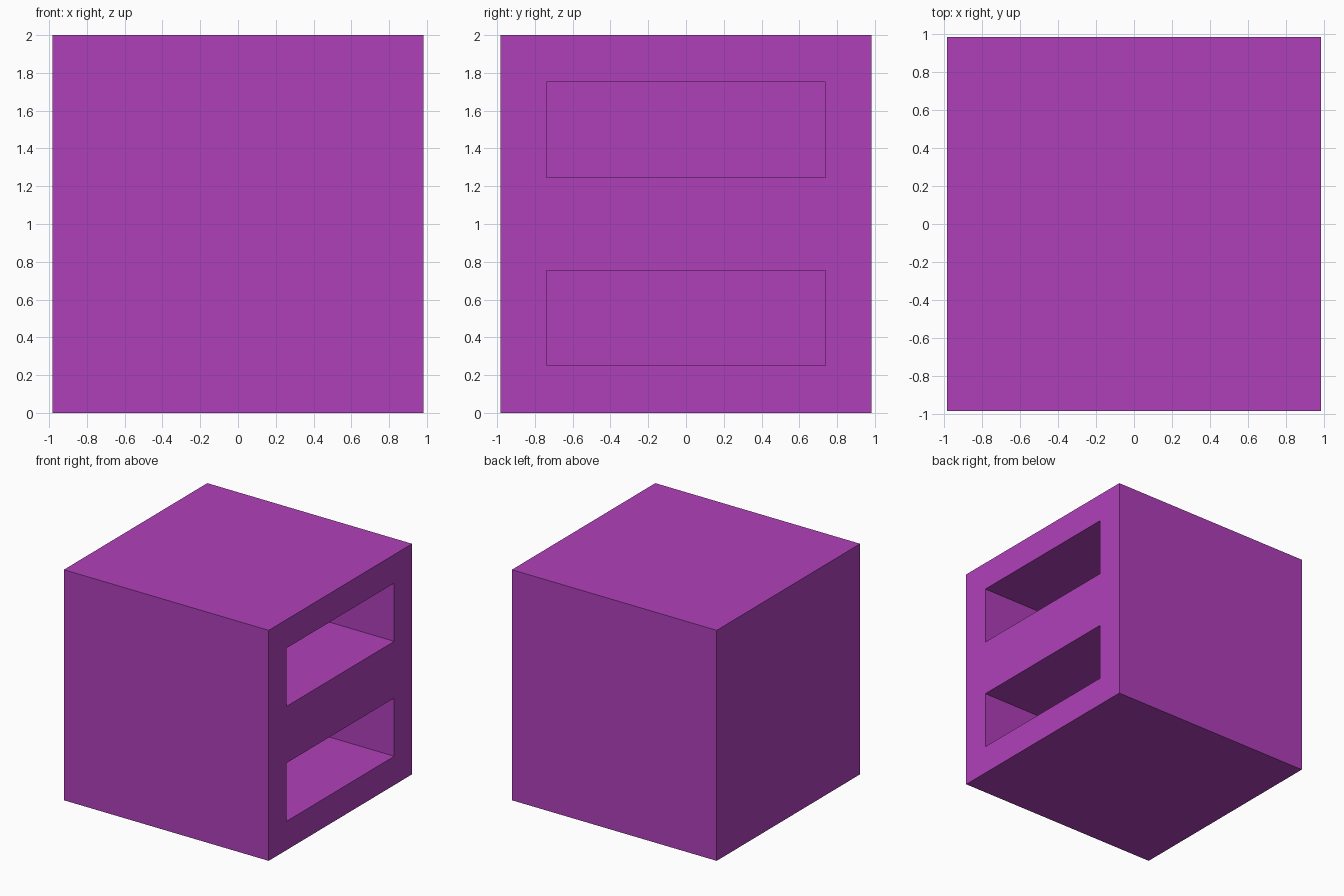
import bpy

if "Cube" in bpy.data.objects:
    bpy.data.objects.remove(bpy.data.objects["Cube"])

W, WALL = 0.983, 0.245          # half width of the cabinet, wall thickness
IN = W - WALL

mat = bpy.data.materials.new("magenta")
mat.diffuse_color = (0.434, 0.051, 0.491, 1)
mat.use_nodes = True
mat.node_tree.nodes["Principled BSDF"].inputs["Base Color"].default_value = mat.diffuse_color


def box(name, lo, hi):
    bpy.ops.mesh.primitive_cube_add(size=1, location=[(a + b) / 2 for a, b in zip(lo, hi)])
    ob = bpy.context.object
    ob.name = name
    ob.scale = [b - a for a, b in zip(lo, hi)]
    bpy.ops.object.transform_apply(location=False, rotation=False, scale=True)
    return ob


# Cabinet block
cabinet = box("cabinet", (-W, -W, 0), (W, W, 2))
cabinet.data.materials.append(mat)

# Two deep compartments, open on the right side
for name, z0, z1 in (("lower", 0.25, 0.755), ("upper", 1.247, 1.752)):
    cutter = box(name + "_compartment_cutter", (-IN, -IN, z0), (W + 0.2, IN, z1))
    cutter.data.materials.append(mat)
    mod = cabinet.modifiers.new(name + "_compartment", 'BOOLEAN')
    mod.operation = 'DIFFERENCE'
    mod.solver = 'EXACT'
    mod.object = cutter
    bpy.context.view_layer.objects.active = cabinet
    bpy.ops.object.modifier_apply(modifier=mod.name)
    bpy.data.objects.remove(cutter)
